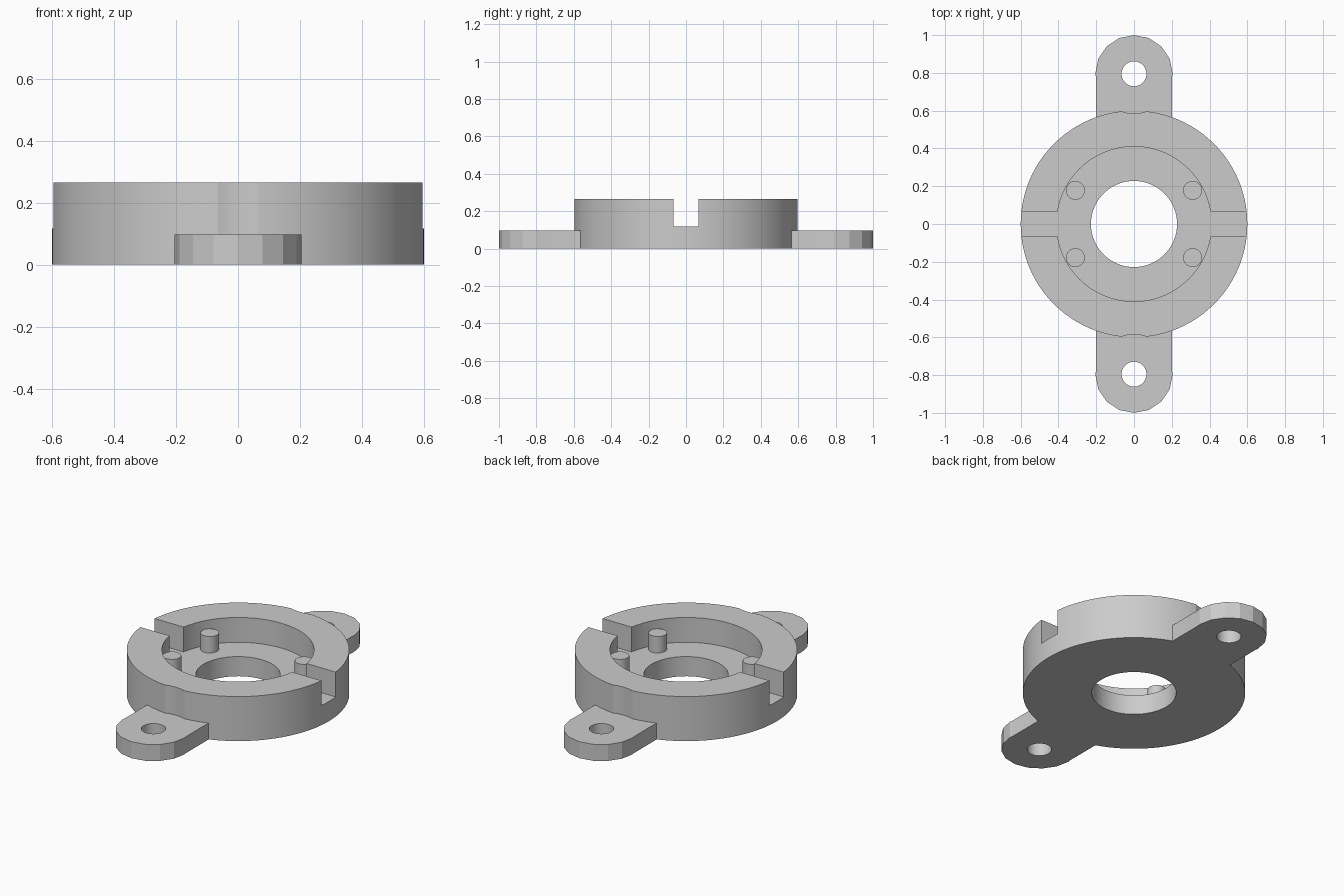
import bpy, bmesh, math
from mathutils import Matrix

cube = bpy.data.objects.get("Cube")
if cube:
    bpy.data.objects.remove(cube, do_unlink=True)

TOP, FLOOR, LUG_TOP = 0.265, 0.117, 0.098
LUG_Y = 0.795

grey = bpy.data.materials.new("plain grey")
grey.use_nodes = True
colour = (0.6, 0.6, 0.6, 1)
grey.diffuse_color = colour
grey.node_tree.nodes["Principled BSDF"].inputs["Base Color"].default_value = colour


def finish(name, bm):
    bmesh.ops.recalc_face_normals(bm, faces=bm.faces)
    mesh = bpy.data.meshes.new(name)
    bm.to_mesh(mesh)
    bm.free()
    mesh.materials.append(grey)
    obj = bpy.data.objects.new(name, mesh)
    bpy.context.collection.objects.link(obj)
    return obj


def cylinder(name, x, y, r, z0, z1, sides):
    bm = bmesh.new()
    bmesh.ops.create_cone(bm, cap_ends=True, segments=sides, radius1=r, radius2=r,
                          depth=z1 - z0,
                          matrix=Matrix.Translation((x, y, (z0 + z1) / 2)))
    return finish(name, bm)


def box(name, x, y, z0, z1, sx, sy):
    bm = bmesh.new()
    bmesh.ops.create_cube(bm, size=1, matrix=Matrix.Translation((x, y, (z0 + z1) / 2))
                          @ Matrix.Diagonal((sx, sy, z1 - z0, 1)))
    return finish(name, bm)


def combine(target, tool, operation):
    mod = target.modifiers.new(operation.title(), "BOOLEAN")
    mod.operation = operation
    mod.solver = "EXACT"
    mod.object = tool
    bpy.context.view_layer.objects.active = target
    bpy.ops.object.modifier_apply(modifier=mod.name)
    bpy.data.objects.remove(tool, do_unlink=True)


# Round housing with a shallow pocket
housing = cylinder("housing", 0, 0, 0.6, 0, TOP, 96)
combine(housing, cylinder("pocket_cutter", 0, 0, 0.41, FLOOR, 0.5, 96), "DIFFERENCE")

# Mounting lugs, screw head clearance and screw holes
for side in (1, -1):
    y = side * LUG_Y
    lug = cylinder("lug", 0, y, 0.205, 0, LUG_TOP, 16)
    combine(lug, box("lug_arm", 0, side * 0.645, 0, LUG_TOP, 0.404, 0.3), "UNION")
    combine(housing, cylinder("clearance_cutter", 0, y, 0.21, LUG_TOP, 0.5, 32), "DIFFERENCE")
    combine(housing, lug, "UNION")
    combine(housing, cylinder("screw_cutter", 0, y, 0.066, -0.1, 0.5, 32), "DIFFERENCE")

# Wire slots through the wall
for side in (1, -1):
    combine(housing, box("slot_cutter", side * 0.54, 0, FLOOR, 0.5, 0.36, 0.134), "DIFFERENCE")

# Central opening
combine(housing, cylinder("centre_cutter", 0, 0, 0.228, -0.1, 0.5, 64), "DIFFERENCE")

# Locating pegs on the pocket floor
parts = [housing]
for side_x, word_x in ((1, "left"), (-1, "right")):
    for side_y, word_y in ((1, "back"), (-1, "front")):
        parts.append(cylinder(f"peg_{word_y}_{word_x}", side_x * 0.31, side_y * 0.178,
                              0.05, FLOOR - 0.01, 0.215, 32))

# Smooth round walls, crisp edges
bpy.ops.object.select_all(action="DESELECT")
for part in parts:
    part.select_set(True)
bpy.context.view_layer.objects.active = housing
bpy.ops.object.shade_smooth_by_angle(angle=math.radians(20))
